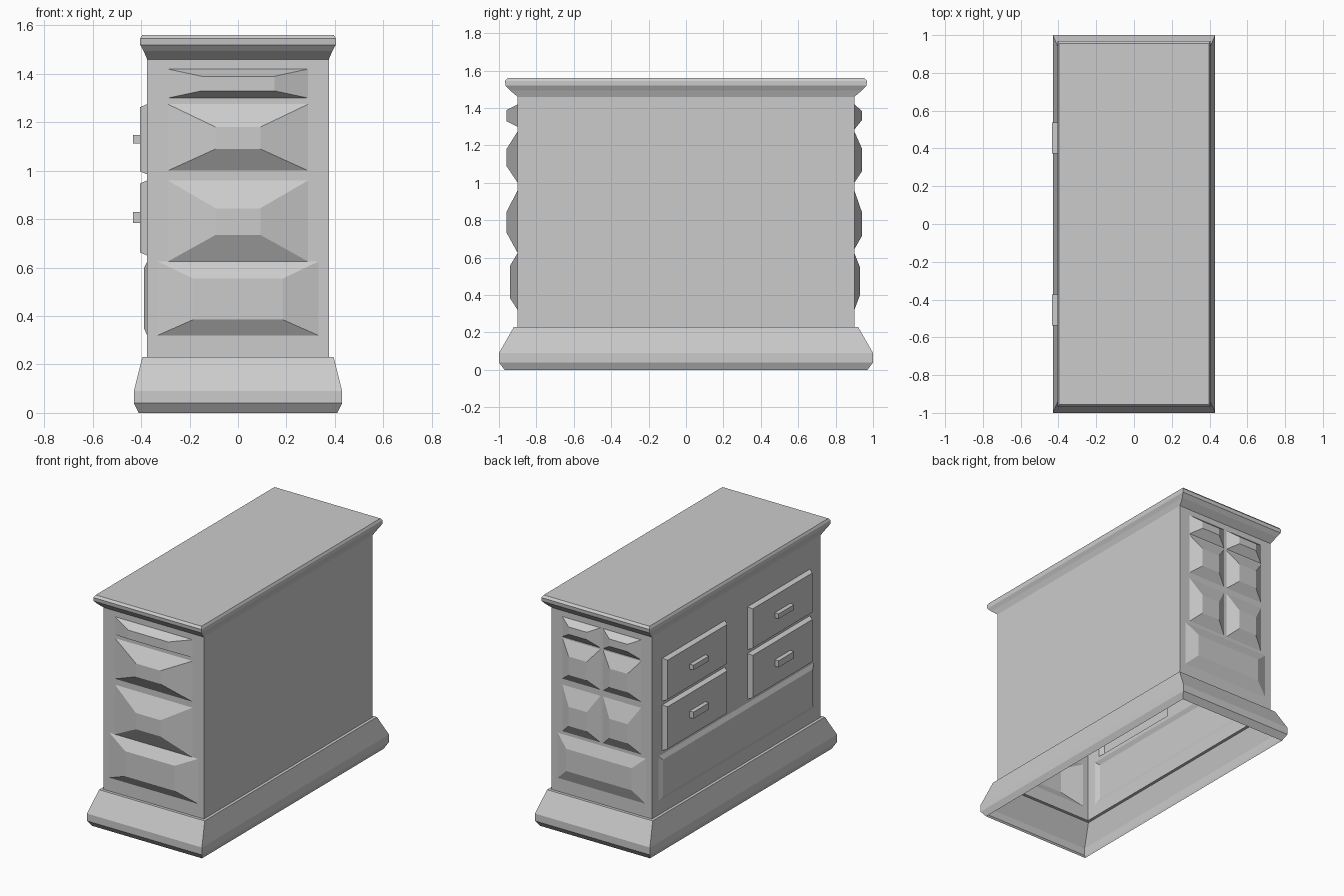
import bpy, bmesh
from math import pi
from mathutils import Matrix, Vector

if "Cube" in bpy.data.objects:
    bpy.data.objects.remove(bpy.data.objects["Cube"])

FRONT, BACK, LEFT = 0, pi, -pi / 2      # rotation about z of each decorated side
WALL = {FRONT: 0.9, BACK: 0.9, LEFT: 0.375}
# local frame of a side: a = to the right, b = up, l = outwards
UPRIGHT = Matrix(((1, 0, 0), (0, 0, -1), (0, 1, 0)))


def side_matrix(angle):
    return Matrix.Rotation(angle, 3, 'Z') @ UPRIGHT


def loft(rings, m=Matrix.Identity(3)):
    """Bridge rectangles (a0, a1, b0, b1, level) and cap the last one."""
    bm = bmesh.new()
    prev = None
    for a0, a1, b0, b1, l in rings:
        ring = [bm.verts.new(m @ Vector((a, b, l)))
                for a, b in ((a0, b0), (a1, b0), (a1, b1), (a0, b1))]
        if prev:
            for i in range(4):
                j = (i + 1) % 4
                bm.faces.new((prev[i], prev[j], ring[j], ring[i]))
        prev = ring
    bm.faces.new(prev)
    return bm


def finish(bm, name):
    mesh = bpy.data.meshes.new(name)
    bm.to_mesh(mesh)
    bm.free()
    bpy.context.collection.objects.link(bpy.data.objects.new(name, mesh))


def cut_opening(bm, angle, rect):
    """Remove a rectangle from one wall of the hollow body."""
    m = side_matrix(angle)
    inv = m.transposed()
    out = m @ Vector((0, 0, 1))

    def wall_faces():
        return [f for f in bm.faces if f.normal.dot(out) > 0.99
                and abs(f.calc_center_median().dot(out) - WALL[angle]) < 1e-3]

    for axis, value in ((0, rect[0]), (0, rect[1]), (1, rect[2]), (1, rect[3])):
        n = m @ Vector((axis == 0, axis == 1, 0))
        faces = wall_faces()
        geom = set(faces)
        for f in faces:
            geom.update(f.edges, f.verts)
        bmesh.ops.bisect_plane(bm, geom=list(geom), dist=1e-5,
                               plane_co=n * value, plane_no=n)
        bm.normal_update()
    inside = []
    for f in wall_faces():
        c = inv @ f.calc_center_bounds()
        if rect[0] < c.x < rect[1] and rect[2] < c.y < rect[3]:
            inside.append(f)
    bmesh.ops.delete(bm, geom=inside, context='FACES')


# hollow body: flared plinth, walls, moulded top (z, half x, half y)
profile = [(0, .41, .97), (.04, .43, 1), (.09, .43, 1), (.23, .395, .92),
           (.23, .375, .9), (1.46, .375, .9), (1.495, .39, .942),
           (1.52, .404, .965), (1.545, .404, .968), (1.56, .396, .955)]
body = loft([(-x, x, -y, y, z) for z, x, y in profile])
body.normal_update()


def add_part(name, angle, *rings):
    """Raised part growing out of an opening in the wall."""
    cut_opening(body, angle, rings[0][:4])
    finish(loft(rings, side_matrix(angle)), name)


# front panels: outer and inner half width, outer and inner heights, reach
for i, (w, v, z0, z1, i0, i1, reach) in enumerate((
        (.29, .15, 1.30, 1.42, 1.33, 1.39, .96),
        (.29, .092, 1.0, 1.275, 1.09, 1.18, .96),
        (.29, .092, .625, .96, .735, .845, .96),
        (.332, .185, .32, .625, .385, .555, .942))):
    add_part(f"front_panel_{i + 1}", FRONT,
             (-w, w, z0, z1, .9), (-v, v, i0, i1, reach))

# back panels: two columns of three above one wide panel
for i, (z0, z1, i0, i1) in enumerate(((1.285, 1.42, 1.335, 1.385),
                                      (1.0, 1.275, 1.06, 1.185),
                                      (.645, .96, .715, .845))):
    for a0, a1, side in ((-.295, -.01, "left"), (.01, .295, "right")):
        add_part(f"back_panel_{side}_{i + 1}", BACK, (a0, a1, z0, z1, .9),
                 (a0 + .075, a1 - .075, i0, i1, .94))
add_part("back_panel_wide", BACK,
         (-.33, .33, .32, .625, .9), (-.245, .245, .4, .55, .93))

# four drawers with bar handles
for z0, z1, h0, h1 in ((.65, .96, .785, .83), (.985, 1.275, 1.113, 1.147)):
    for c, side in ((-.455, "back"), (.455, "front")):
        handle = (c - .083, c + .083, h0, h1)
        level = "lower" if z0 < .9 else "upper"
        add_part(f"drawer_{level}_{side}", LEFT,
                 (c - .335, c + .335, z0, z1, .375),
                 (c - .318, c + .318, z0 + .012, z1 - .012, .404),
                 (*handle, .404), (*handle, .433))

# long low panel under the drawers
add_part("lower_side_panel", LEFT,
         (-.83, .83, .32, .625, .375), (-.8, .8, .35, .597, .389))

finish(body, "cabinet_body")
